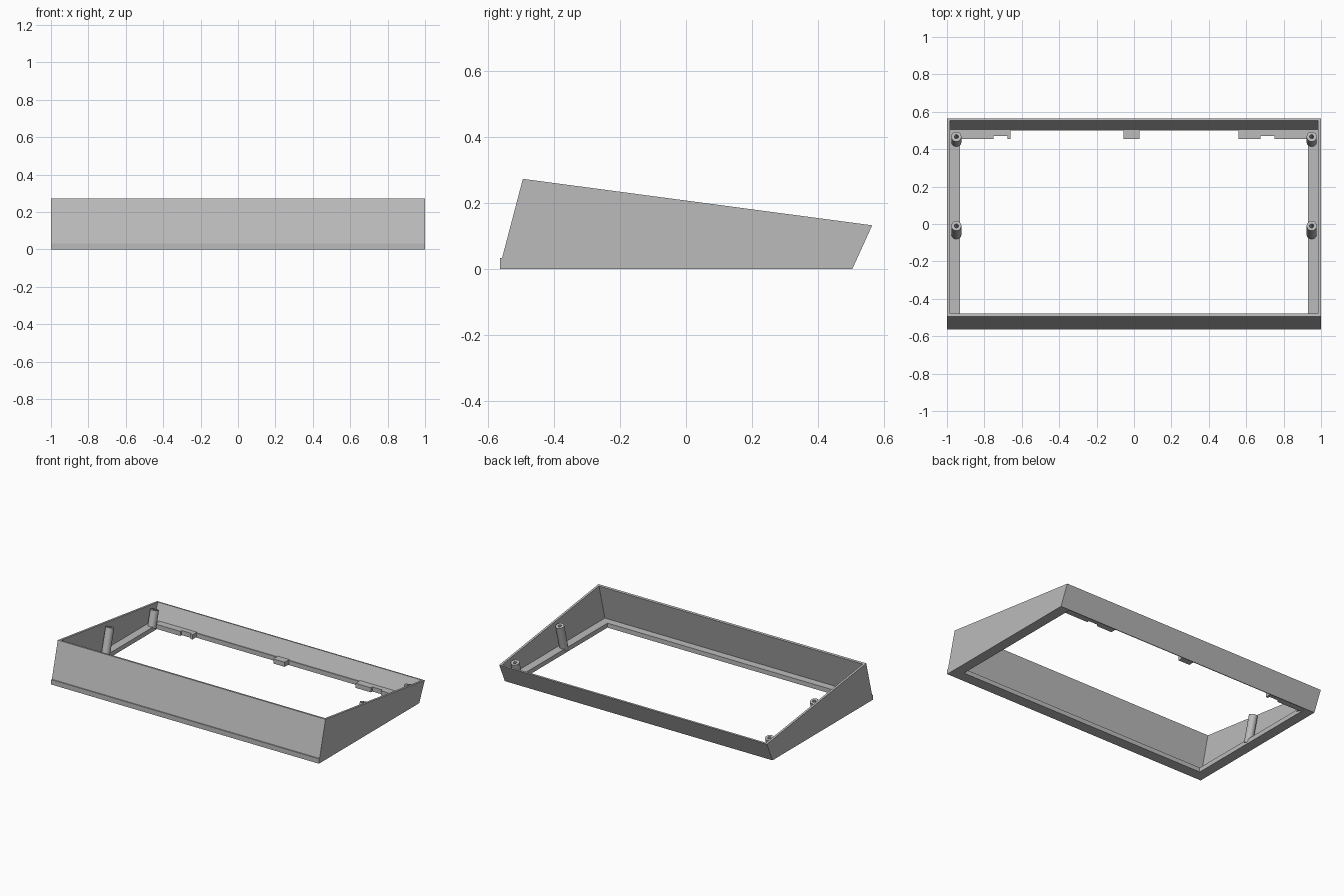
import bpy
import bmesh
from mathutils import Vector

cube = bpy.data.objects.get("Cube")
if cube:
    bpy.data.objects.remove(cube, do_unlink=True)

grey = bpy.data.materials.new("plain_grey")
grey.use_nodes = True
grey.diffuse_color = (0.5, 0.5, 0.5, 1)
grey.node_tree.nodes["Principled BSDF"].inputs["Base Color"].default_value = (0.5, 0.5, 0.5, 1)


def make_object(name, bm):
    bmesh.ops.recalc_face_normals(bm, faces=bm.faces)
    mesh = bpy.data.meshes.new(name)
    bm.to_mesh(mesh)
    bm.free()
    mesh.materials.append(grey)
    obj = bpy.data.objects.new(name, mesh)
    bpy.context.collection.objects.link(obj)
    return obj


def prism(name, points, axis, start, end):
    """Extrude a flat outline: yz points along x, or xy points along z."""
    bm = bmesh.new()
    if axis == "x":
        verts = [bm.verts.new((start, a, b)) for a, b in points]
        move = Vector((end - start, 0, 0))
    else:
        verts = [bm.verts.new((a, b, start)) for a, b in points]
        move = Vector((0, 0, end - start))
    face = bm.faces.new(verts)
    new = bmesh.ops.extrude_face_region(bm, geom=[face])["geom"]
    bmesh.ops.translate(bm, vec=move, verts=[g for g in new if isinstance(g, bmesh.types.BMVert)])
    return make_object(name, bm)


def rectangle(x0, x1, y0, y1):
    return [(x0, y0), (x1, y0), (x1, y1), (x0, y1)]


def cut(target, cutter):
    mod = target.modifiers.new("cut", "BOOLEAN")
    mod.operation = "DIFFERENCE"
    mod.solver = "EXACT"
    mod.object = cutter
    bpy.context.view_layer.objects.active = target
    bpy.ops.object.modifier_apply(modifier=mod.name)
    bpy.data.objects.remove(cutter, do_unlink=True)


# Sloped case frame with a foot lip along the front
LEDGE = 0.03
outer = [(-0.565, 0), (-0.565, 0.033), (-0.558, 0.033), (-0.495, 0.273), (0.565, 0.132), (0.505, 0)]
frame = prism("case_frame", outer, "x", -1, 1)


def front_y(z):
    return -0.541 + 0.26 * (z - LEDGE)


def back_y(z):
    return 0.506 + 0.455 * (z - LEDGE)


# Hollow out the inside above the ledge, then open the bottom
top = 0.4
cavity = [(front_y(LEDGE), LEDGE), (front_y(top), top), (back_y(top), top), (back_y(LEDGE), LEDGE)]
cut(frame, prism("cavity_cutter", cavity, "x", -0.985, 0.985))
cut(frame, prism("opening_cutter", rectangle(-0.93, 0.93, -0.49, 0.5), "z", -0.1, 0.1))

# Support tabs along the back wall
prism("centre_tab", rectangle(-0.055, 0.03, 0.455, 0.504), "z", 0.005, 0.036)
for side, inner, name in ((-1, 0.66, "right_tab"), (1, 0.56, "left_tab")):
    outline = [(0.94, 0.504), (0.94, 0.455), (0.75, 0.455), (0.75, 0.47),
               (0.675, 0.47), (0.675, 0.455), (inner, 0.455), (inner, 0.504)]
    prism(name, [(side * x, y) for x, y in outline], "z", 0.005, 0.036)


# Leaning hollow screw posts
def screw_post(name, x, y, z):
    base = Vector((x, y - 0.27 * (z - 0.015), 0.015))
    tip = Vector((x, y, z))
    axis = (tip - base).normalized()
    turn = axis.to_track_quat("Z", "Y")
    length = (tip - base).length
    bm = bmesh.new()
    rings = []
    for radius, height in ((0.027, 0), (0.027, length), (0.011, length), (0.011, length * 0.4)):
        ring = bmesh.ops.create_circle(bm, segments=24, radius=radius)["verts"]
        for v in ring:
            v.co = base + turn @ (v.co + Vector((0, 0, height)))
        rings.append(ring)
    for low, high in zip(rings, rings[1:]):
        for i in range(len(low)):
            j = (i + 1) % len(low)
            bm.faces.new((low[i], low[j], high[j], high[i]))
    bm.faces.new(rings[0])
    bm.faces.new(rings[-1])
    post = make_object(name, bm)
    bpy.ops.object.select_all(action="DESELECT")
    post.select_set(True)
    bpy.context.view_layer.objects.active = post
    bpy.ops.object.shade_smooth_by_angle()


for side, label in ((-1, "right"), (1, "left")):
    screw_post(label + "_back_post", side * 0.95, 0.467, 0.125)
    screw_post(label + "_middle_post", side * 0.95, -0.01, 0.19)
